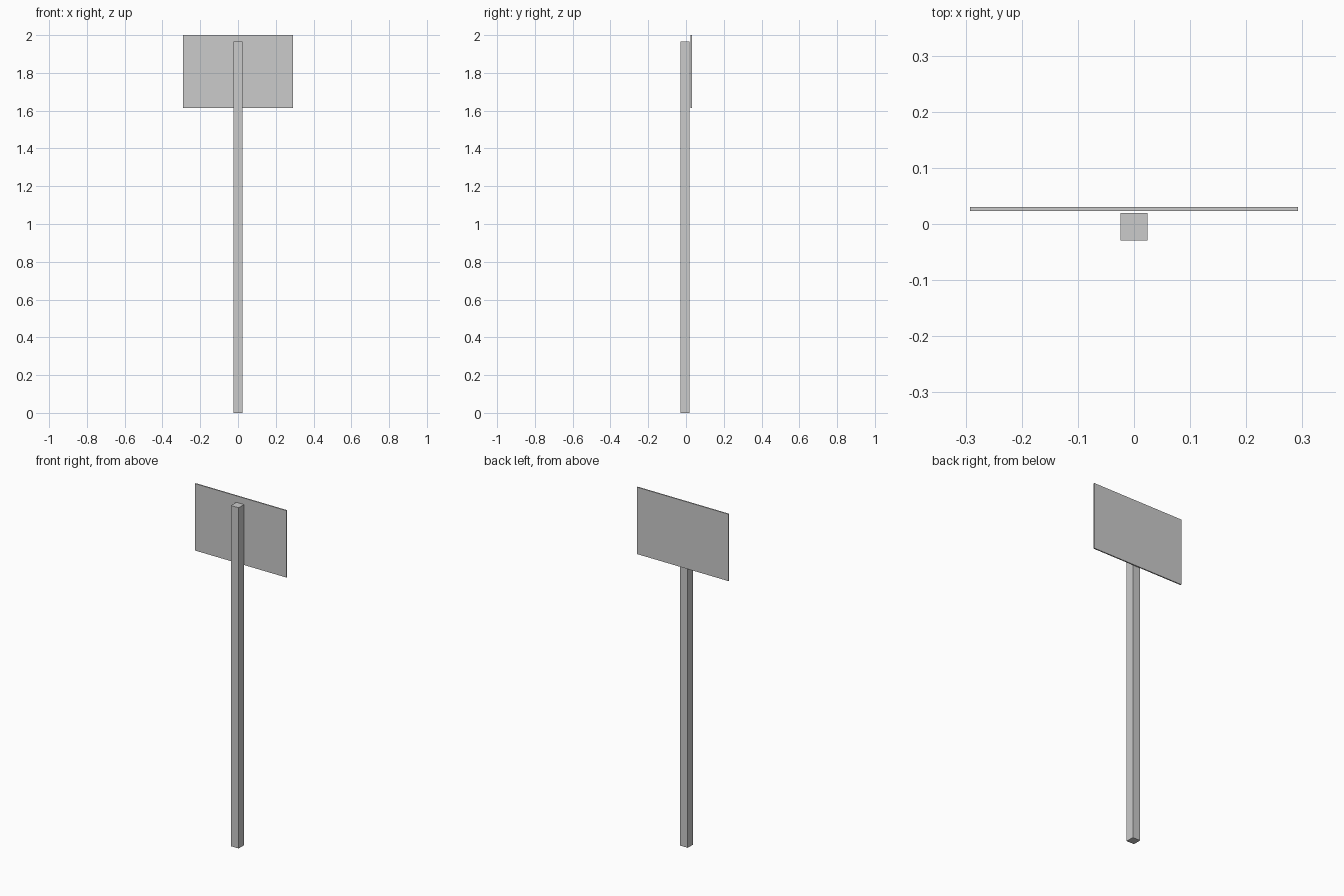
import bpy

if "Cube" in bpy.data.objects:
    bpy.data.objects.remove(bpy.data.objects["Cube"])


def box(name, lo, hi):
    """Axis-aligned box between two corners, with unit object scale."""
    bpy.ops.mesh.primitive_cube_add(size=1)
    ob = bpy.context.object
    ob.name = name
    ob.scale = [b - a for a, b in zip(lo, hi)]
    ob.location = [(a + b) / 2 for a, b in zip(lo, hi)]
    bpy.ops.object.transform_apply(location=False, rotation=False, scale=True)
    return ob


# Square upright post
box("sign_post", (-0.0245, -0.0295, 0), (0.0245, 0.0195, 1.965))

# Thin rectangular board standing just behind the post
box("sign_board", (-0.292, 0.0235, 1.614), (0.292, 0.0305, 2.0))
